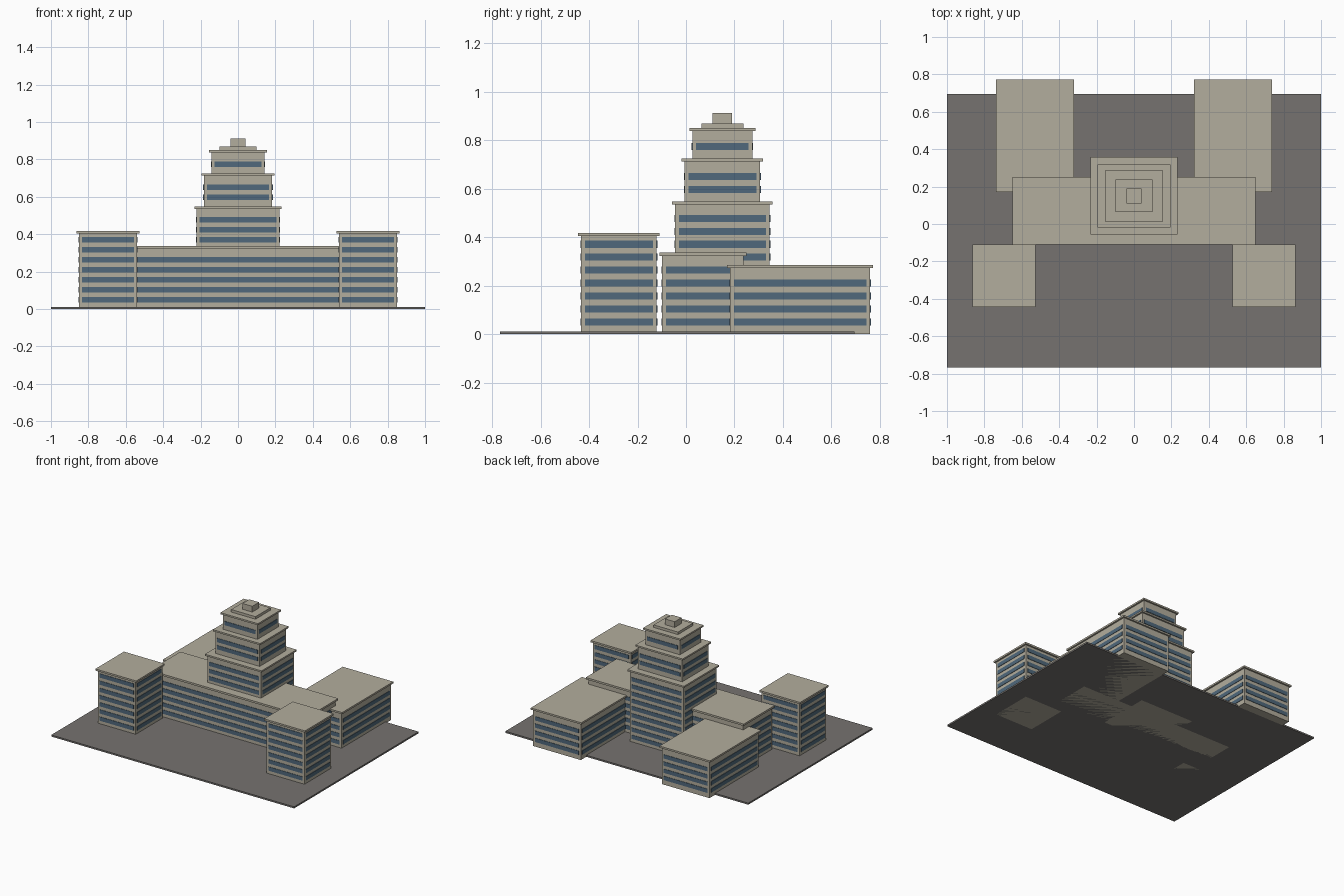
import bpy, bmesh
from mathutils import Matrix

if "Cube" in bpy.data.objects:
    bpy.data.objects.remove(bpy.data.objects["Cube"])


def mat(name, rgb):
    m = bpy.data.materials.new(name)
    m.diffuse_color = (*rgb, 1)
    m.use_nodes = True
    m.node_tree.nodes["Principled BSDF"].inputs["Base Color"].default_value = m.diffuse_color
    return m


STONE = mat("stone", (0.45, 0.42, 0.34))
GLASS = mat("glass", (0.08, 0.14, 0.20))
PAVING = mat("paving", (0.18, 0.17, 0.16))

PITCH, FIRST, BAND = 0.0535, 0.05, 0.029    # window row spacing, first row, row height
OVERHANG, INSET, PANE = 0.012, 0.016, 0.006


def boxes(name, items, material):
    """One object from boxes given as (centre, size)."""
    bm = bmesh.new()
    for c, s in items:
        bmesh.ops.create_cube(bm, size=1, matrix=Matrix.Translation(c) @ Matrix.Diagonal((*s, 1)))
    me = bpy.data.meshes.new(name)
    bm.to_mesh(me)
    bm.free()
    me.materials.append(material)
    ob = bpy.data.objects.new(name, me)
    bpy.context.collection.objects.link(ob)
    return ob


def slab(name, x, y, hx, hy, z0, z1, material=STONE):
    boxes(name, [((x, y, (z0 + z1) / 2), (2 * hx, 2 * hy, z1 - z0))], material)


def block(name, x, y, rx, ry, z0, wall_top, roof_top, rows):
    """Walls, overhanging roof slab and window bands; rx, ry are roof half sizes."""
    hx, hy = rx - OVERHANG, ry - OVERHANG
    slab(name + "_walls", x, y, hx, hy, z0, wall_top)
    slab(name + "_roof", x, y, rx, ry, wall_top, roof_top)
    panes = []
    for i in range(rows):
        z = z0 + FIRST + i * PITCH
        for s in (-1, 1):
            panes.append(((x, y + s * hy, z), (2 * (hx - INSET), PANE, BAND)))
            panes.append(((x + s * hx, y, z), (PANE, 2 * (hy - INSET), BAND)))
    boxes(name + "_windows", panes, GLASS)


# Paved base
slab("paved_base", 0, -0.036, 1.0, 0.732, 0, 0.012, PAVING)

# Long central hall
block("main_hall", 0, 0.07, 0.65, 0.18, 0, 0.322, 0.336, 5)

# Paired front towers and rear wings
for side, s in (("left", -1), ("right", 1)):
    block(side + "_front_tower", s * 0.695, -0.277, 0.168, 0.168, 0, 0.404, 0.417, 7)
    block(side + "_rear_wing", s * 0.53, 0.471, 0.208, 0.301, 0, 0.272, 0.285, 4)

# Stepped central tower
block("tower_lower", 0, 0.15, 0.233, 0.207, 0, 0.535, 0.547, 9)
block("tower_middle", 0, 0.15, 0.195, 0.168, 0.547, 0.713, 0.725, 2)
block("tower_upper", 0, 0.15, 0.154, 0.136, 0.725, 0.838, 0.850, 1)

# Crown
slab("crown_step", 0, 0.15, 0.10, 0.087, 0.850, 0.869)
slab("crown_top", 0, 0.15, 0.04, 0.04, 0.869, 0.912)
